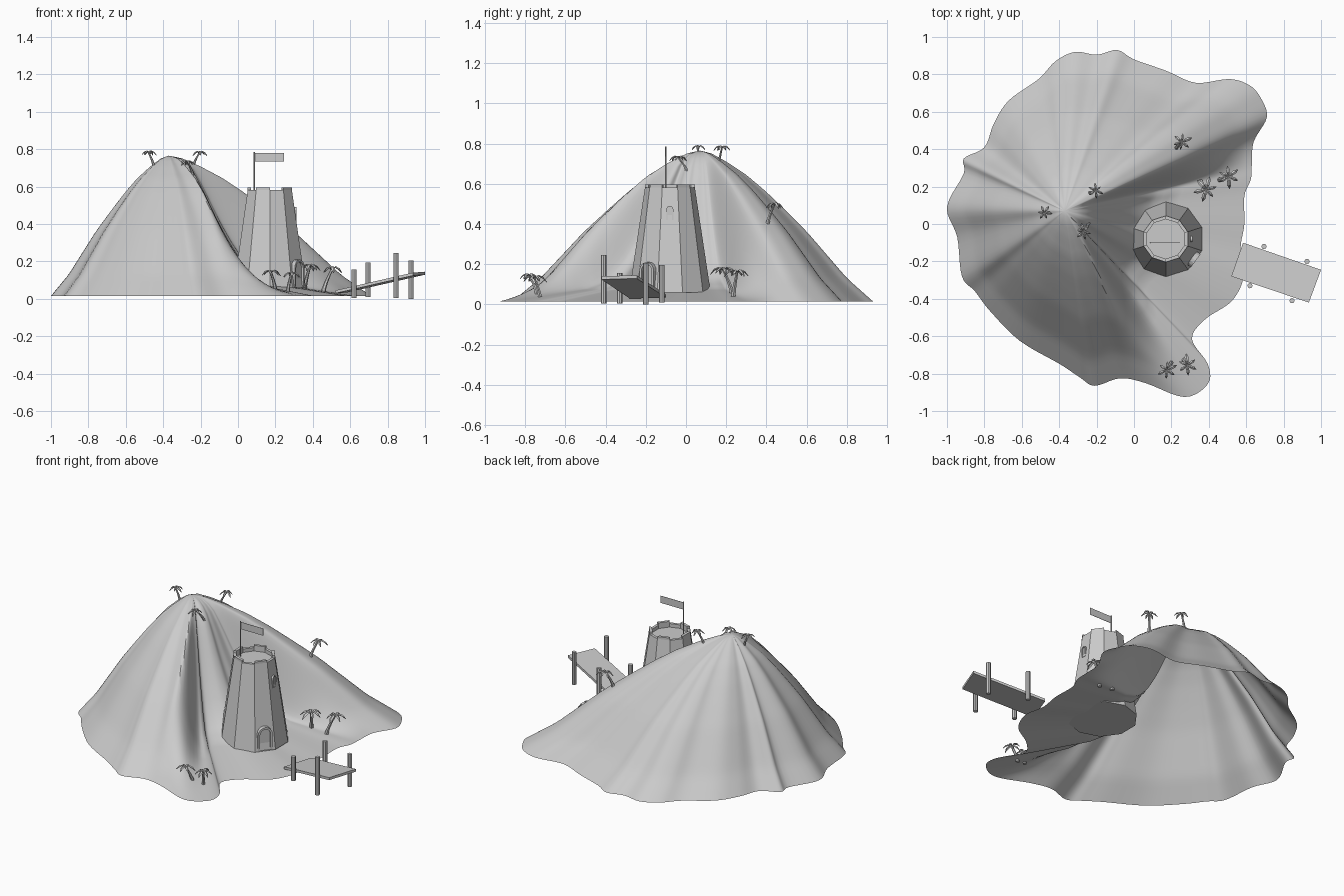
import bpy, bmesh, random
from math import sin, cos, pi, radians, degrees, atan2
from mathutils import Vector, Matrix
from mathutils.bvhtree import BVHTree

if "Cube" in bpy.data.objects:
    bpy.data.objects.remove(bpy.data.objects["Cube"])

random.seed(4)


def finish(name, bm, smooth=None, fix=True):
    if fix:
        bmesh.ops.recalc_face_normals(bm, faces=bm.faces[:])
    me = bpy.data.meshes.new(name)
    bm.to_mesh(me)
    bm.free()
    ob = bpy.data.objects.new(name, me)
    bpy.context.collection.objects.link(ob)
    if smooth:
        bpy.ops.object.select_all(action='DESELECT')
        ob.select_set(True)
        bpy.context.view_layer.objects.active = ob
        bpy.ops.object.shade_smooth_by_angle(angle=radians(smooth))
    return ob


def loft(bm, rings, closed=True, caps=False):
    vs = [[bm.verts.new(p) for p in r] for r in rings]
    n = len(vs[0])
    faces = []
    for a, b in zip(vs, vs[1:]):
        faces.append([bm.faces.new((a[i], a[(i + 1) % n], b[(i + 1) % n], b[i]))
                      for i in range(n if closed else n - 1)])
    if caps:
        bm.faces.new(vs[0])
        bm.faces.new(vs[-1])
    return faces


def circle(c, r, n, start=0.0):
    return [Vector(c) + Vector((r * cos(start + 2 * pi * i / n), r * sin(start + 2 * pi * i / n), 0))
            for i in range(n)]


def interp(table, t):
    for (a, u), (b, v) in zip(table, table[1:]):
        if t <= b:
            return u + (v - u) * (t - a) / (b - a)
    return table[-1][1]


def step(x, a, b):
    s = min(1, max(0, (x - a) / (b - a)))
    return s * s * (3 - 2 * s)


# Island: open shell lofted from the peak out to a wavy shoreline
PEAK = Vector((-.37, .07, .765))
shore = [(.59, 0), (.59, .15), (.625, .24), (.63, .32), (.64, .44), (.71, .57), (.68, .67), (.62, .74),
         (.51, .775), (.33, .755), (.17, .82), (0, .88), (-.09, .93), (-.2, .905), (-.315, .92),
         (-.42, .87), (-.51, .775), (-.67, .66), (-.75, .535), (-.8, .41), (-.91, .35), (-.91, .27),
         (-1, .09), (-.945, -.07), (-.92, -.28), (-.85, -.36), (-.77, -.465), (-.61, -.625),
         (-.395, -.75), (-.29, -.82), (-.21, -.865), (-.075, -.825), (.06, -.85), (.27, -.925),
         (.395, -.855), (.395, -.75), (.31, -.615), (.38, -.51), (.525, -.41), (.59, -.27), (.57, -.13)]
HILL = [(0, 1), (.06, .985), (.15, .93), (.27, .84), (.38, .735), (.5, .605), (.62, .47), (.85, .17), (1, .02)]
BASIN = [(0, 1), (.06, .985), (.12, .93), (.18, .79), (.25, .6), (.32, .43), (.4, .27), (.48, .16),
         (.6, .1), (.8, .06), (1, .02)]
outline = []
N = len(shore)
for i in range(N):
    p = [Vector(shore[(i + k) % N]) for k in (-1, 0, 1, 2)]
    for j in range(5):
        s = j / 5
        outline.append(.5 * (2 * p[1] + (p[2] - p[0]) * s + (2 * p[0] - 5 * p[1] + 4 * p[2] - p[3]) * s * s
                             + (3 * p[1] - p[0] - 3 * p[2] + p[3]) * s ** 3))
rings = []
for k in range(1, 31):
    t = k / 30
    ring = []
    for q in outline:
        d = q - PEAK.xy
        ang = degrees(atan2(d.y, d.x))
        w = max(step(ang, 12, 24), step(-ang, 48 + 4 * t, 58 + 14 * t))
        z = PEAK.z * (w * interp(HILL, t) + (1 - w) * interp(BASIN, t))
        ring.append((PEAK.x + d.x * t, PEAK.y + d.y * t, z))
    rings.append(ring)
bm = bmesh.new()
loft(bm, rings)
n = len(outline)
bm.verts.ensure_lookup_table()
first = bm.verts[:n]
top = bm.verts.new(PEAK)
for i in range(n):
    bm.faces.new((top, first[i], first[(i + 1) % n]))
for f in bm.faces:
    f.normal_update()
    if f.normal.z < 0:
        f.normal_flip()
bm.normal_update()
ground = BVHTree.FromBMesh(bm)
finish("island", bm, 40, fix=False)

# Tower: ten tapered sides, sunken roof and alternating battlements
C = Vector((.17, -.08, 0))
bm = bmesh.new()
levels = [(.203, .06), (.124, .582), (.106, .582), (.106, .56)]
faces = loft(bm, [circle(C + Vector((0, 0, z)), r, 10, pi / 2) for r, z in levels], caps=True)
for f in faces[1][0::2]:
    ext = bmesh.ops.extrude_discrete_faces(bm, faces=[f])['faces']
    bmesh.ops.translate(bm, vec=(0, 0, .014), verts=ext[0].verts[:])
finish("tower", bm)


# Arched openings: raised frame with a recessed panel
def arch(w, h, n=8):
    return [(-w, 0)] + [(-w * cos(pi * i / n), h - w + w * sin(pi * i / n)) for i in range(n + 1)] + [(w, 0)]


def opening(name, w, h, rim, z, r0, r1, ang):
    bm = bmesh.new()
    m = Matrix.Translation(C + Vector((0, 0, z))) @ Matrix.Rotation(radians(ang), 4, 'Z')

    def ring(ww, hh, r):
        return [m @ Vector((r, u, v)) for u, v in arch(ww, hh)]
    o, i = (w, h), (w - rim, h - rim)
    loft(bm, [ring(*o, r0), ring(*o, r1), ring(*i, r1), ring(*i, r0 + (r1 - r0) * .75)], caps=True)
    finish(name, bm)


opening("door", .044, .145, .012, .065, .15, .198, -36)
opening("window", .017, .07, .006, .42, .122, .143, 0)

# Flagpole and flat flag
bm = bmesh.new()
loft(bm, [circle((.087, -.1, z), .004, 6) for z in (.55, .785)], caps=True)
finish("flagpole", bm)
bm = bmesh.new()
loft(bm, [[(x, y, z) for y, z in ((-.101, .735), (-.099, .735), (-.099, .78), (-.101, .78))]
          for x in (.087, .247)], caps=True)
finish("flag", bm)

# Jetty: tilted deck and four posts
bm = bmesh.new()
deck = [(.583, -.1, .05), (1, -.245, .145), (.935, -.42, .14), (.52, -.28, .045)]
loft(bm, [[(x, y, z - d) for x, y, z in deck] for d in (.016, 0)], caps=True)
finish("jetty_deck", bm)
for x, y, z0, z1 in [(.695, -.12, .01, .195), (.925, -.2, 0, .205), (.62, -.33, .005, .157), (.845, -.41, .005, .245)]:
    bm = bmesh.new()
    loft(bm, [circle((x, y, z), .014, 8) for z in (z0, z1)], caps=True)
    finish("jetty_post", bm)


# Palms: bent tapered trunk, drooping folded fronds
def palm(x, y, dx, dy, height, size):
    hit = ground.ray_cast(Vector((x + dx, y + dy, 2)), Vector((0, 0, -1)))[0]
    base = hit - Vector((0, 0, .012))
    crown = Vector((x, y, hit.z + height))
    bm = bmesh.new()
    rings = []
    for k in range(6):
        s = k / 5
        c = base.lerp(crown, s)
        c.xy = base.xy.lerp(crown.xy, s ** 1.4)
        rings.append(circle(c, size * (.2 - .1 * s), 6))
    loft(bm, rings, caps=True)
    finish("palm_trunk", bm, 40)
    bm = bmesh.new()
    start = random.random() * 6
    for k in range(6):
        m = Matrix.Translation(crown) @ Matrix.Rotation(start + k * 2 * pi / 6, 4, 'Z')
        size_k = size * random.uniform(.75, 1.1)
        strip = []
        for s, z, w in [(0, 0, .05), (.35, .2, .14), (.7, .05, .16), (1, -.35, .02)]:
            strip.append([m @ (Vector((s, u * w, z - abs(u) * w * .6)) * size_k) for u in (-1, 0, 1)])
        loft(bm, strip, closed=False)
    ob = finish("palm_fronds", bm)
    mod = ob.modifiers.new("thickness", 'SOLIDIFY')
    mod.thickness = .003


for p in [(.255, .44, -.03, -.035, .09, .055), (.505, .255, -.05, -.02, .12, .066),
          (.385, .185, -.03, .045, .115, .066), (-.205, .18, -.035, -.015, .065, .042),
          (-.48, .06, .03, 0, .065, .042), (-.27, -.04, .03, .045, .06, .042),
          (.175, -.78, .025, .04, .09, .058), (.285, -.755, -.02, .03, .095, .058)]:
    palm(*p)
